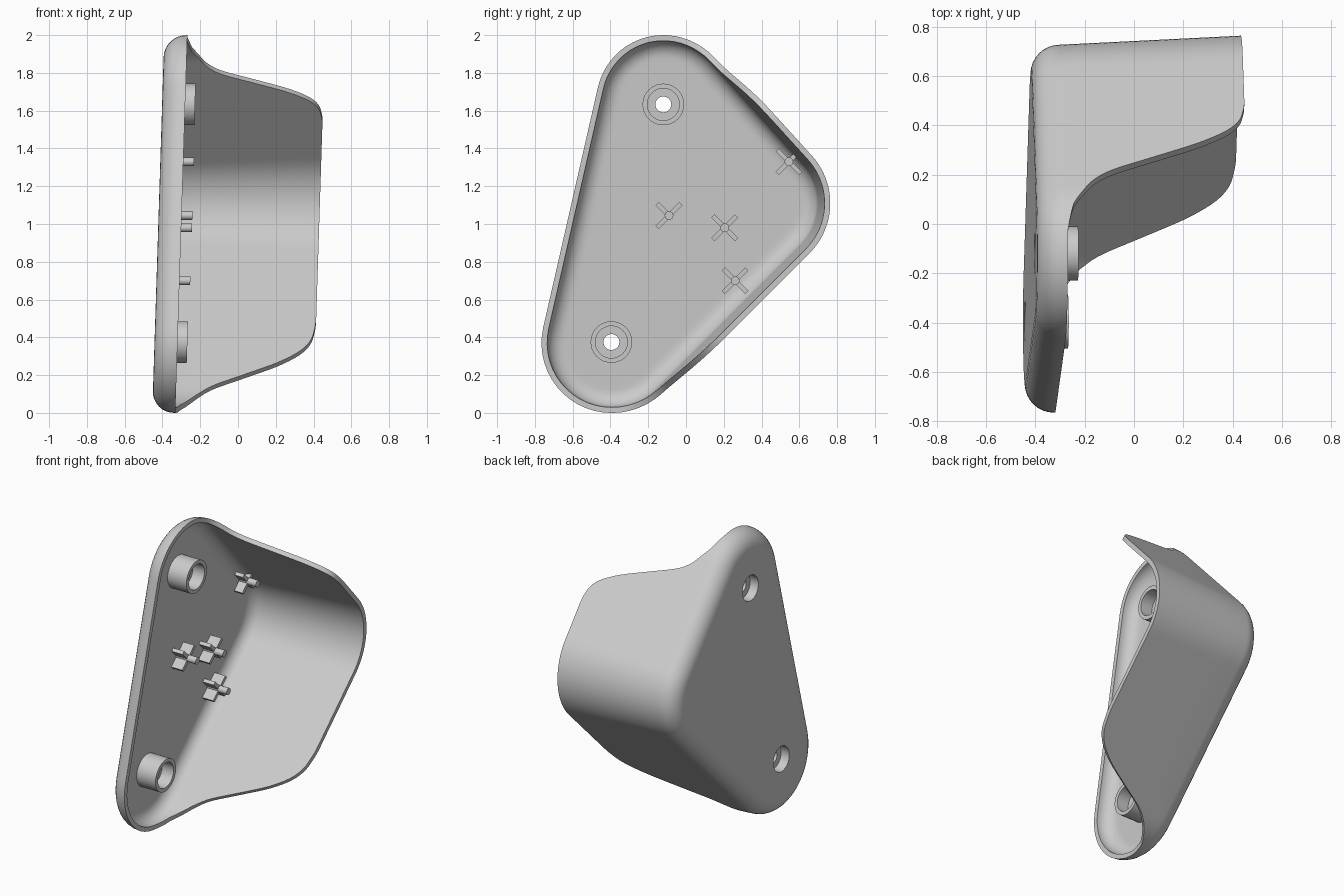
import bpy, bmesh
from math import sin, cos, pi, sqrt, atan2
from mathutils import Vector

cube = bpy.data.objects.get("Cube")
if cube:
    bpy.data.objects.remove(cube)

mat = bpy.data.materials.new("light grey plastic")
mat.use_nodes = True
GREY = (0.6, 0.6, 0.6, 1)
mat.diffuse_color = GREY
mat.node_tree.nodes["Principled BSDF"].inputs["Base Color"].default_value = GREY

BASE, LOW, FLOOR = -0.422, -0.305, -0.39      # plate back, end of fillet, inner floor
DRAFT, WALL = 0.05, 0.03


def place(depth, y, z):
    """Depth runs along x; the whole part leans slightly with height."""
    return Vector((depth + 0.032 * (z - 1), y, z))


def finish(name, bm):
    bmesh.ops.recalc_face_normals(bm, faces=bm.faces)
    mesh = bpy.data.meshes.new(name)
    bm.to_mesh(mesh)
    bm.free()
    mesh.materials.append(mat)
    for p in mesh.polygons:
        p.use_smooth = True
    mesh.set_sharp_from_angle(angle=pi / 6)
    obj = bpy.data.objects.new(name, mesh)
    bpy.context.collection.objects.link(obj)
    return obj


# Rounded triangle outline: (centre, radius) of each corner, counterclockwise
corners = [(Vector((-0.395, 0.37)), 0.37),
           (Vector((0.39, 1.11)), 0.337),
           (Vector((-0.12, 1.645)), 0.355)]


def tangent_normal(a, b):
    d = b[0] - a[0]
    s = (a[1] - b[1]) / d.length
    d.normalize()
    return Vector((d.y, -d.x)) * sqrt(1 - s * s) + d * s


def outline():
    """Points on the outline with their outward normals."""
    pts = []
    for i, c in enumerate(corners):
        nxt = corners[(i + 1) % 3]
        n0, n1 = tangent_normal(corners[i - 1], c), tangent_normal(c, nxt)
        a0 = atan2(n0.y, n0.x)
        sweep = (atan2(n1.y, n1.x) - a0) % (2 * pi)
        for k in range(21):
            a = a0 + sweep * k / 20
            n = Vector((cos(a), sin(a)))
            pts.append((c[0] + n * c[1], n))
        start, end = c[0] + n1 * c[1], nxt[0] + n1 * nxt[1]
        steps = 12 if i == 2 else 48
        pts += [(start.lerp(end, k / steps), n1) for k in range(1, steps)]
    return pts


# Rim height across the part: low lip on one side, tall wall on the other
RIM = [(-0.40, -0.30), (-0.28, -0.275), (-0.18, -0.20), (-0.13, -0.125), (-0.095, -0.02),
       (-0.005, 0.24), (0.05, 0.355), (0.10, 0.41), (0.17, 0.43)]


def rim_linear(u):
    if u <= RIM[0][0]:
        return RIM[0][1]
    for (u0, h0), (u1, h1) in zip(RIM, RIM[1:]):
        if u <= u1:
            return h0 + (h1 - h0) * (u - u0) / (u1 - u0)
    return RIM[-1][1]


def rim_height(p, n):
    h = 0
    for _ in range(3):
        q = p + n * DRAFT * (h - LOW)
        u = 0.98 * q.x - 0.19 * q.y
        h = sum(rim_linear(u + 0.01 * k) for k in range(-2, 3)) / 5
    return h


def section(h):
    """(depth, offset) pairs from the plate back, over the rim, to the floor."""
    sec = [(BASE, -0.14)]
    for k in range(9):
        a = pi / 2 * k / 8
        sec.append((LOW - 0.117 * cos(a), -0.115 + 0.115 * sin(a)))
    wall = [LOW + (h - LOW) * k / 4 for k in range(1, 5)]
    sec += [(d, DRAFT * (d - LOW)) for d in wall]
    sec += [(d, DRAFT * (d - LOW) - WALL) for d in reversed(wall)]
    for k in range(9):
        a = pi / 2 * k / 8
        sec.append((LOW - 0.085 * sin(a), -WALL - 0.09 * (1 - cos(a))))
    return sec + [(FLOOR, -0.145)]


def skin(bm, columns):
    """Quads between neighbouring columns of a closed ring."""
    for a, b in zip(columns, columns[1:] + columns[:1]):
        for j in range(len(a) - 1):
            bm.faces.new((a[j], a[j + 1], b[j + 1], b[j]))


def ring_edges(bm, columns, j):
    return [bm.edges.get((a[j], b[j])) for a, b in zip(columns, columns[1:] + columns[:1])]


# Shell with two hollow screw bosses
bm = bmesh.new()
shell = []
for p, n in outline():
    col = []
    for depth, off in section(rim_height(p, n)):
        q = p + n * off
        col.append(bm.verts.new(place(depth, q.x, q.y)))
    shell.append(col)
skin(bm, shell)
outer_loops, inner_loops = ring_edges(bm, shell, 0), ring_edges(bm, shell, -1)

BOSS = [(BASE, 0.085), (-0.36, 0.085), (-0.36, 0.042), (-0.335, 0.042), (-0.335, 0.085),
        (-0.248, 0.085), (-0.248, 0.11), (FLOOR, 0.11)]
for cy, cz in [(-0.12, 1.633), (-0.395, 0.375)]:
    cols = [[bm.verts.new(place(d, cy + r * cos(2 * pi * k / 40), cz + r * sin(2 * pi * k / 40)))
             for d, r in BOSS] for k in range(40)]
    skin(bm, cols)
    outer_loops += ring_edges(bm, cols, 0)
    inner_loops += ring_edges(bm, cols, -1)
for loops in (outer_loops, inner_loops):
    bmesh.ops.triangle_fill(bm, use_beauty=True, edges=loops)
finish("shell_with_bosses", bm)


# Locating pins with diagonal fins
def prism(bm, ring, bottom, top):
    lo = [bm.verts.new(place(bottom, *q)) for q in ring]
    hi = [bm.verts.new(place(top, *q)) for q in ring]
    skin(bm, [list(pair) for pair in zip(lo, hi)])
    bm.faces.new(lo)
    bm.faces.new(hi)


def finned_pin(name, y, z, arms, bottom=-0.395):
    bm = bmesh.new()
    c = Vector((y, z))
    prism(bm, [c + 0.023 * Vector((cos(pi * k / 10), sin(pi * k / 10))) for k in range(20)],
          bottom, -0.243)
    for k, length in enumerate(arms):
        a = pi / 4 + k * pi / 2
        d = Vector((cos(a), sin(a)))
        s = Vector((-d.y, d.x)) * 0.012
        near, far = c + d * 0.012, c + d * length
        prism(bm, [near - s, far - s, far + s, near + s], bottom, -0.308)
    finish(name, bm)


FULL = 0.088
finned_pin("upper_wall_pin", 0.545, 1.33, (0.045, FULL, FULL, FULL), -0.37)
finned_pin("left_centre_pin", -0.09, 1.045, (FULL, FULL, FULL))
finned_pin("right_centre_pin", 0.205, 0.98, (FULL,) * 4)
finned_pin("lower_wall_pin", 0.26, 0.70, (FULL,) * 4)
